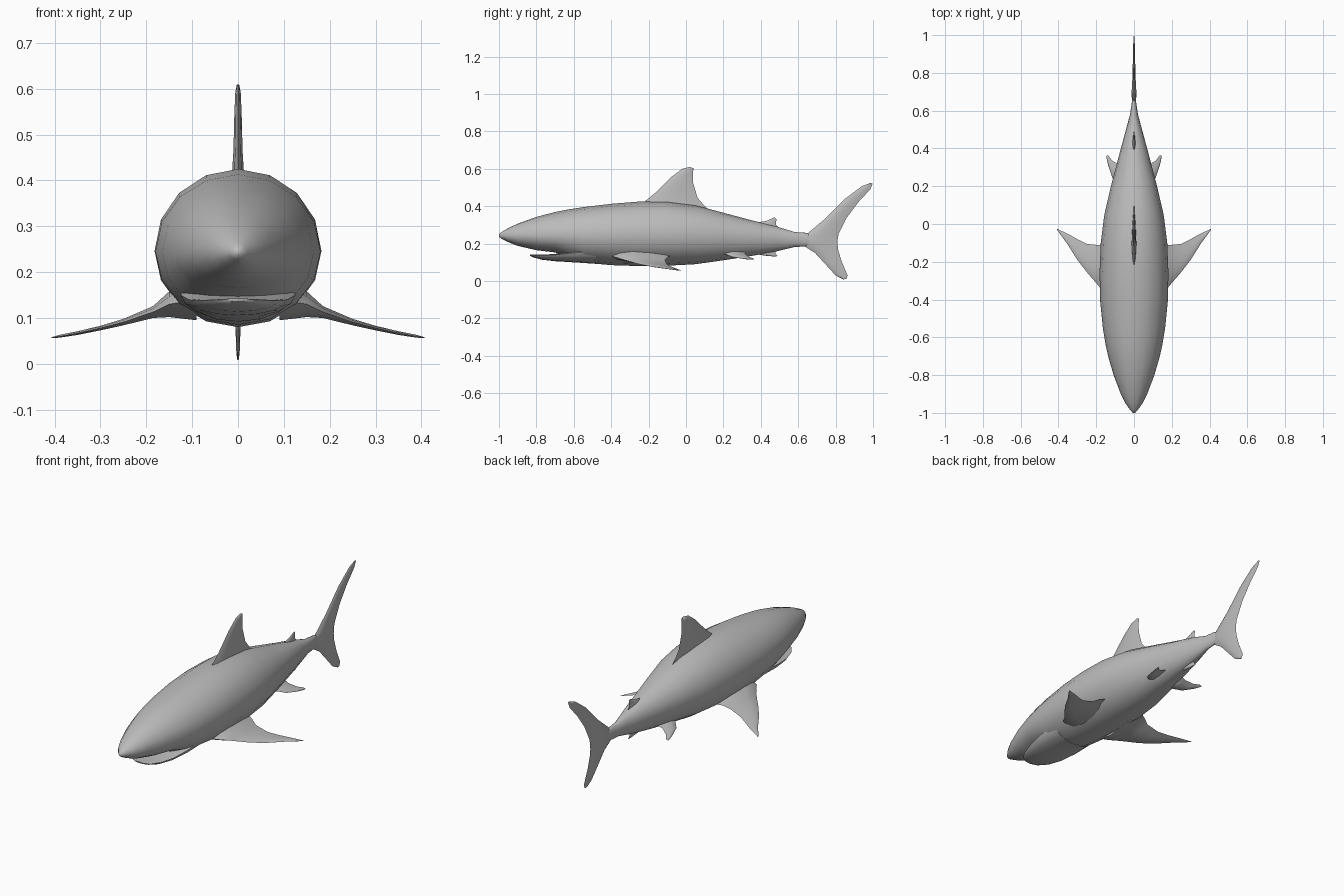
import bpy, bmesh, math
from mathutils import Vector

skin = bpy.data.materials.new("grey skin")
skin.diffuse_color = (0.5, 0.5, 0.5, 1)


def loft(name, rings, angle=60):
    """Skin closed rings of points into one capped, smooth shaded object."""
    bm = bmesh.new()
    rows = [[bm.verts.new(p) for p in ring] for ring in rings]
    n = len(rows[0])
    for a, b in zip(rows, rows[1:]):
        for i in range(n):
            j = (i + 1) % n
            bm.faces.new((a[i], a[j], b[j], b[i]))
    bm.faces.new(rows[0])
    bm.faces.new(rows[-1])
    bmesh.ops.recalc_face_normals(bm, faces=bm.faces)
    mesh = bpy.data.meshes.new(name)
    bm.to_mesh(mesh)
    bm.free()
    mesh.materials.append(skin)
    obj = bpy.data.objects.new(name, mesh)
    bpy.context.collection.objects.link(obj)
    bpy.ops.object.select_all(action='DESELECT')
    obj.select_set(True)
    bpy.context.view_layer.objects.active = obj
    bpy.ops.object.shade_smooth_by_angle(angle=math.radians(angle))
    return obj


def oval(y, top, mid, bottom, w, n=16):
    """Cross-section with separate upper and lower radii."""
    pts = []
    for i in range(n):
        a = 2 * math.pi * i / n
        s = math.sin(a)
        pts.append((w * math.cos(a), y, mid + s * (top - mid if s > 0 else mid - bottom)))
    return pts


def fin(name, sections, up):
    """Loft lens sections given as (lead point, trail point, half thickness)."""
    up = Vector(up)
    rings = []
    for lead, trail, t in sections:
        a, b = Vector(lead), Vector(trail)
        side = [(0.12, 0.6), (0.35, 1.0), (0.7, 0.6)]
        ring = [a] + [a.lerp(b, f) + up * t * k for f, k in side]
        ring += [b] + [a.lerp(b, f) - up * t * k for f, k in reversed(side)]
        rings.append(ring)
    return loft(name, rings, 75)


def mid_fin(name, rows):
    """Upright fin on the centre line: lead y, z, trail y, z, half thickness."""
    return fin(name, [((0, a, b), (0, c, d), t) for a, b, c, d, t in rows], (1, 0, 0))


def paired_fin(name, rows):
    """Mirrored side fins: x, z, lead y, trail y, half thickness."""
    for label, s in (("left", 1), ("right", -1)):
        fin(label + "_" + name, [((s * x, a, z), (s * x, b, z), t) for x, z, a, b, t in rows], (0, 0, 1))


# body: y, top, widest height, bottom, half width
loft("body", [oval(*r) for r in [
    (-1.0, .250, .243, .237, .006), (-.985, .263, .243, .226, .020),
    (-.95, .283, .243, .208, .045), (-.9, .307, .243, .188, .070),
    (-.8, .343, .243, .165, .108), (-.7, .369, .243, .153, .137),
    (-.64, .381, .243, .130, .150), (-.55, .395, .243, .099, .165),
    (-.4, .413, .245, .085, .180), (-.25, .425, .246, .080, .182),
    (-.1, .425, .246, .082, .176), (.05, .405, .245, .090, .157),
    (.2, .365, .242, .111, .122), (.35, .325, .236, .134, .083),
    (.48, .293, .230, .158, .048), (.58, .262, .223, .182, .021),
    (.64, .258, .220, .185, .012), (.70, .235, .220, .200, .006)]], 80)

# lower jaw, standing slightly open under the snout
loft("lower_jaw", [oval(*r) for r in [
    (-.835, .143, .140, .136, .025), (-.815, .142, .139, .126, .055),
    (-.77, .141, .138, .114, .085), (-.70, .145, .140, .106, .108),
    (-.60, .160, .150, .100, .125), (-.48, .180, .160, .092, .125)]])

# centre line fins
mid_fin("dorsal_fin", [
    (-.27, .38, .16, .35, .020), (-.22, .426, .10, .400, .013),
    (-.16, .475, .062, .445, .010), (-.08, .555, .038, .525, .008),
    (-.02, .600, .037, .575, .006), (.02, .610, .040, .603, .003)])
mid_fin("rear_dorsal_fin", [
    (.34, .28, .52, .25, .012), (.39, .315, .495, .288, .008),
    (.43, .322, .480, .303, .005), (.475, .341, .484, .330, .002)])
mid_fin("anal_fin", [
    (.34, .18, .50, .20, .010), (.38, .143, .480, .160, .008),
    (.42, .136, .478, .147, .005), (.475, .131, .490, .134, .002)])
mid_fin("tail_fin", [
    (.842, .008, .858, .012, .002), (.80, .030, .864, .030, .004),
    (.745, .09, .832, .105, .006), (.69, .15, .814, .165, .009),
    (.635, .185, .810, .200, .012), (.61, .222, .811, .225, .013),
    (.655, .259, .817, .255, .012), (.74, .33, .860, .340, .008),
    (.85, .44, .920, .420, .006), (.94, .507, .985, .490, .004),
    (.988, .525, .998, .520, .002)])

# side fins
paired_fin("pectoral_fin", [
    (.09, .140, -.42, -.06, .045), (.15, .130, -.385, -.095, .028),
    (.185, .113, -.33, -.112, .013), (.25, .091, -.255, -.105, .007),
    (.30, .078, -.19, -.080, .005), (.35, .067, -.11, -.052, .004),
    (.39, .060, -.055, -.034, .003), (.407, .057, -.032, -.026, .001)])
paired_fin("pelvic_fin", [
    (.04, .160, .16, .32, .020), (.08, .146, .205, .315, .011),
    (.115, .130, .245, .335, .005), (.135, .120, .305, .362, .004),
    (.146, .116, .350, .363, .002)])
